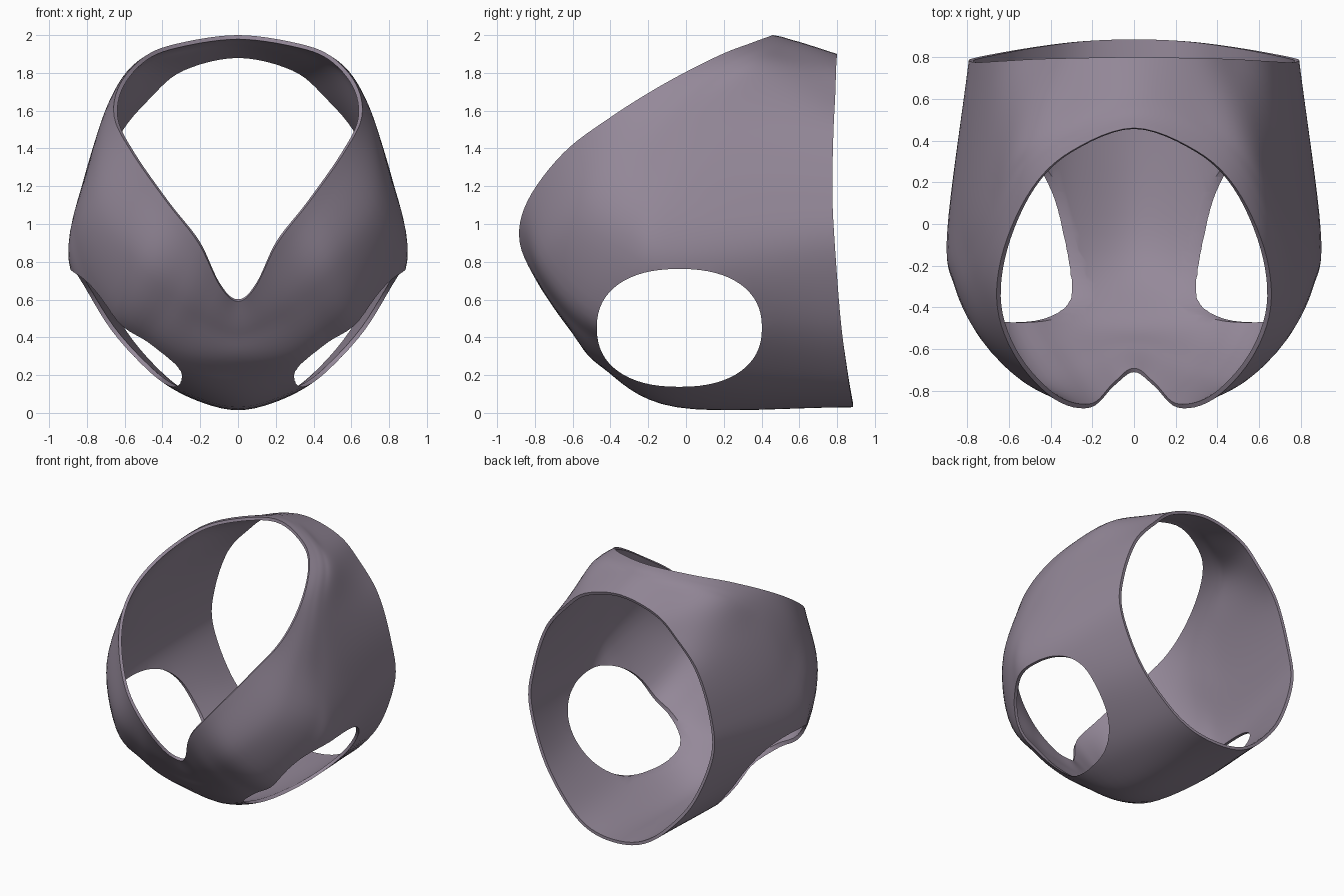
import bpy, math
from mathutils import Vector

if "Cube" in bpy.data.objects:
    bpy.data.objects.remove(bpy.data.objects["Cube"])

# Half-rings of the garment shell, top centre to bottom centre, rear rim to neck rim
rear = [(0, .80, 1.90), (.30, .795, 1.83), (.48, .79, 1.68), (.65, .78, 1.47), (.76, .775, 1.15),
        (.785, .79, .86), (.645, .82, .48), (.43, .855, .21), (.23, .877, .07), (0, .885, .03)]
middle = [(0, .63, 1.955), (.32, .54, 1.90), (.55, .40, 1.81), (.69, .22, 1.57), (.825, .10, 1.18),
          (.893, -.04, .80), (.75, .0, .50), (.49, -.02, .24), (.27, -.05, .105), (0, -.05, .03)]
fore = [(0, .56, 1.975), (.32, .45, 1.935), (.54, .28, 1.85), (.68, .03, 1.65), (.79, -.16, 1.32),
        (.86, -.30, .93), (.68, -.44, .52), (.475, -.46, .37), (.27, -.45, .27), (0, -.45, .245)]
chest = [(0, .51, 1.99), (.31, .40, 1.95), (.52, .22, 1.87), (.655, -.05, 1.70), (.74, -.30, 1.43),
         (.74, -.535, 1.09), (.53, -.74, .79), (.33, -.71, .60), (.18, -.65, .49), (0, -.60, .42)]
neck = [(0, .46, 2.0), (.30, .35, 1.96), (.49, .17, 1.89), (.625, -.12, 1.74), (.655, -.40, 1.565),
        (.56, -.65, 1.375), (.38, -.84, 1.12), (.21, -.88, .90), (.095, -.775, .67), (0, -.71, .59)]


def spline(pts, steps, mirrored):
    """Catmull-Rom through points; mirrored ends continue across x = 0."""
    p = [Vector(q) for q in pts]
    flip = Vector((-1, 1, 1))
    if mirrored:
        p = [p[1] * flip] + p + [p[-2] * flip]
    else:
        p = [2 * p[0] - p[1]] + p + [2 * p[-1] - p[-2]]
    out = []
    for a, b, c, d in zip(p, p[1:], p[2:], p[3:]):
        for s in range(steps):
            t = s / steps
            out.append(.5 * (2 * b + (c - a) * t + (2 * a - 5 * b + 4 * c - d) * t * t
                             + (3 * b - a - 3 * c + d) * t ** 3))
    return out + [p[-2]]


def make_object(name, verts, faces):
    mesh = bpy.data.meshes.new(name)
    mesh.from_pydata([tuple(v) for v in verts], [], faces)
    ob = bpy.data.objects.new(name, mesh)
    bpy.context.collection.objects.link(ob)
    return ob


# Smooth half shell lofted through the rings
rings = [spline(r, 6, True) for r in (rear, middle, fore, chest, neck)]
columns = [spline(col, 8, False) for col in zip(*rings)]
n = len(columns[0])
verts = [v for col in columns for v in col]
for v in columns[0] + columns[-1]:
    v.x = 0
faces = [(i * n + j, i * n + j + 1, (i + 1) * n + j + 1, (i + 1) * n + j)
         for i in range(len(columns) - 1) for j in range(n - 1)]
shell = make_object("harness_shell", verts, faces)

# Leg hole cutter: rounded profile running straight through both sides
N = 64
profile = []
for k in range(N):
    a = 2 * math.pi * k / N
    c, s = math.cos(a), math.sin(a)
    profile.append((-.035 + .437 * math.copysign(abs(c) ** .87, c),
                    .45 + .312 * math.copysign(abs(s) ** .87, s)))
cv = [(x, y, z) for x in (-1.5, 1.5) for y, z in profile]
cf = [(k, (k + 1) % N, N + (k + 1) % N, N + k) for k in range(N)]
cf += [tuple(reversed(range(N))), tuple(range(N, 2 * N))]
cutter = make_object("leg_hole_cutter", cv, cf)
cutter.hide_render = True

# Mirror, thicken and cut the leg holes
m = shell.modifiers.new("mirror", 'MIRROR')
m.use_clip = True
m = shell.modifiers.new("thickness", 'SOLIDIFY')
m.thickness = .022
m.offset = -1
m = shell.modifiers.new("leg_holes", 'BOOLEAN')
m.operation = 'DIFFERENCE'
m.solver = 'EXACT'
m.object = cutter
bpy.context.view_layer.objects.active = shell
shell.select_set(True)
for name in [m.name for m in shell.modifiers]:
    bpy.ops.object.modifier_apply(modifier=name)
bpy.ops.object.shade_smooth_by_angle(angle=math.radians(40))
cutter.hide_set(True)

# Muted mauve cloth
mat = bpy.data.materials.new("mauve_cloth")
mat.diffuse_color = (.30, .25, .32, 1)
mat.use_nodes = True
mat.node_tree.nodes["Principled BSDF"].inputs["Base Color"].default_value = mat.diffuse_color
shell.data.materials.append(mat)
